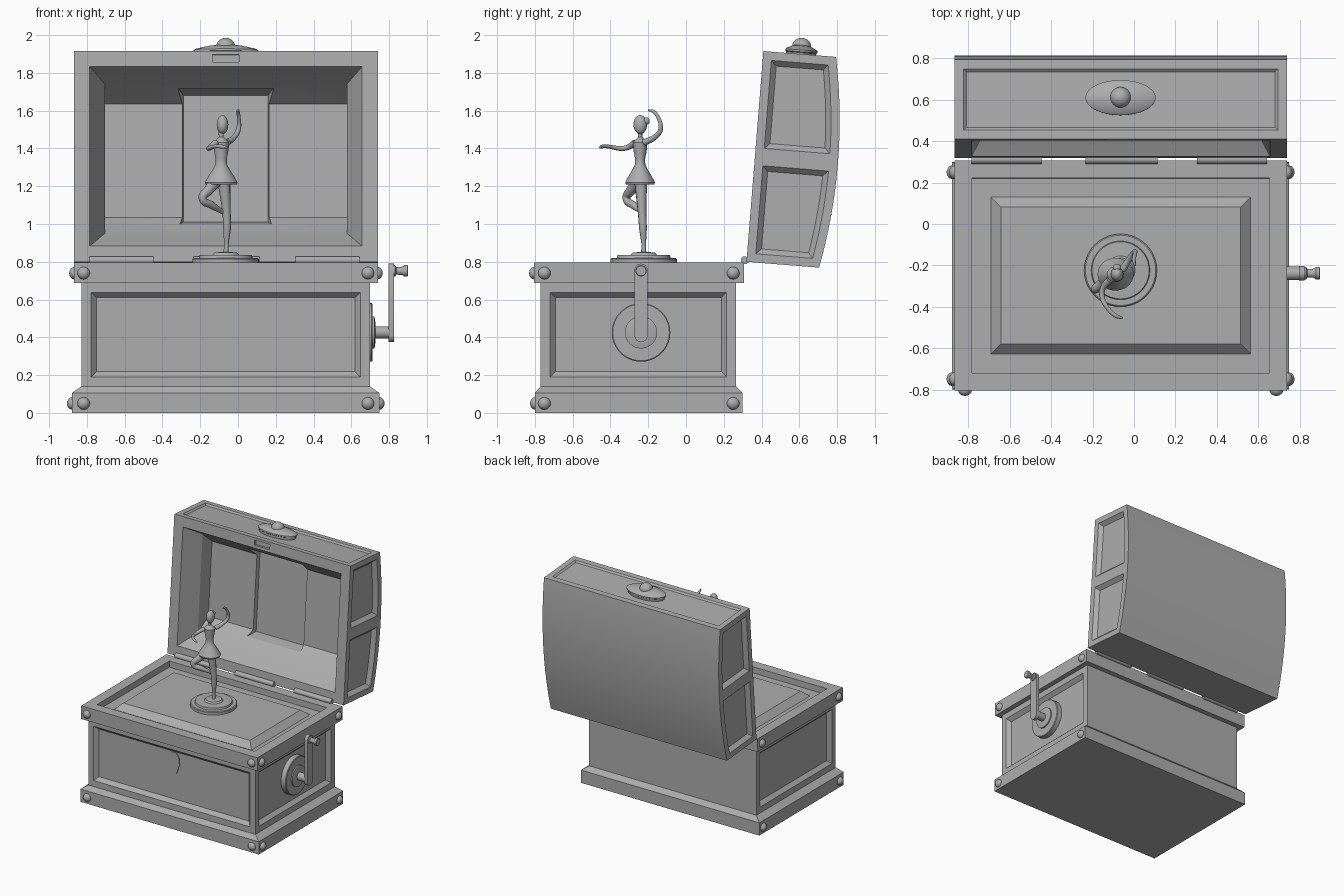
import bpy, bmesh, math
from mathutils import Vector, Matrix

if "Cube" in bpy.data.objects:
    bpy.data.objects.remove(bpy.data.objects["Cube"])

grey = bpy.data.materials.new("plain_grey")
grey.diffuse_color = (0.42, 0.42, 0.42, 1)
grey.use_nodes = True
grey.node_tree.nodes["Principled BSDF"].inputs["Base Color"].default_value = grey.diffuse_color
CX = -0.065                      # centre line of the box
X_AXIS = Matrix.Rotation(math.pi / 2, 4, 'Y')     # lathe axis z -> +x
NEG_X = Matrix.Rotation(-math.pi / 2, 4, 'Y')
NEG_Y = Matrix.Rotation(math.pi / 2, 4, 'X')
T = Matrix.Translation


def finish(name, bm, matrix=Matrix()):
    bmesh.ops.recalc_face_normals(bm, faces=bm.faces)
    me = bpy.data.meshes.new(name)
    bm.to_mesh(me)
    bm.free()
    ob = bpy.data.objects.new(name, me)
    bpy.context.collection.objects.link(ob)
    ob.matrix_world = matrix
    me.materials.append(grey)
    return ob


def smooth(ob, angle=35):
    bpy.ops.object.select_all(action='DESELECT')
    ob.select_set(True)
    bpy.context.view_layer.objects.active = ob
    bpy.ops.object.shade_smooth_by_angle(angle=math.radians(angle))


def loft(rings):
    """Skin a stack of equal-length closed rings and cap both ends."""
    bm = bmesh.new()
    vs = [[bm.verts.new(p) for p in r] for r in rings]
    n = len(vs[0])
    for a, b in zip(vs, vs[1:]):
        for i in range(n):
            bm.faces.new((a[i], a[(i + 1) % n], b[(i + 1) % n], b[i]))
    bm.faces.new(vs[0])
    bm.faces.new(vs[-1])
    bmesh.ops.recalc_face_normals(bm, faces=bm.faces)
    return bm


def rect(x0, x1, y0, y1, z, g=0):
    x0, x1, y0, y1 = x0 - g, x1 + g, y0 - g, y1 + g
    return [(x0, y0, z), (x1, y0, z), (x1, y1, z), (x0, y1, z)]


def lathe(name, profile, matrix, seg=32, sx=1, sy=1):
    rings = [[(max(r, .0005) * sx * math.cos(2 * math.pi * i / seg),
               max(r, .0005) * sy * math.sin(2 * math.pi * i / seg), h) for i in range(seg)]
             for r, h in profile]
    ob = finish(name, loft(rings), matrix)
    smooth(ob)
    return ob


def inset(bm, face, width, push=0.0):
    """Inset a face, then push the inner face along its normal."""
    bm.normal_update()
    n = face.normal.copy()
    bmesh.ops.inset_region(bm, faces=[face], thickness=width, use_even_offset=True)
    for v in face.verts:
        v.co += n * push


def facing(bm, d):
    bm.normal_update()
    return [f for f in bm.faces if f.normal.dot(Vector(d)) > .99]


def ball(name, r, centre, sx=1, sy=1, sz=1):
    prof = [(r * math.sin(math.pi * i / 12), -r * sz * math.cos(math.pi * i / 12)) for i in range(13)]
    return lathe(name, prof, T(centre), 24, sx, sy)


# plinth with a sloped top edge
plinth = [(-.88, .75, -.80, .30, 0), (-.88, .75, -.80, .30, .105), (-.828, .698, -.77, .265, .14)]
finish("plinth", loft([rect(*p) for p in plinth]))

# body with recessed panels on the front and both sides
bm = loft([rect(-.828, .698, -.77, .265, z) for z in (.14, .688)])
for d in ((0, -1, 0), (1, 0, 0), (-1, 0, 0)):
    f = facing(bm, d)[0]
    inset(bm, f, .05)
    inset(bm, f, .028, -.03)
finish("body", bm)

# rim with sunken top and raised centre field
bm = loft([rect(-.868, .74, -.805, .307, z) for z in (.688, .797)])
f = facing(bm, (0, 0, 1))[0]
inset(bm, f, .085)
inset(bm, f, .001, -.05)
inset(bm, f, .09)
inset(bm, f, .05, .047)
finish("rim", bm)

# corner rivets
dome = [(.033, -.005), (.033, 0), (.030, .010), (.023, .018), (.012, .024), (0, .026)]
for z, x0, x1, y0 in ((.05, -.88, .75, -.80), (.74, -.868, .74, -.805)):
    for x in (-.817, .688):
        lathe("front_rivet", dome, T((x, y0, z)) @ NEG_Y, 20)
    for y in (-.75, .25):
        lathe("right_rivet", dome, T((x1, y, z)) @ X_AXIS, 20)
        lathe("left_rivet", dome, T((x0, y, z)) @ NEG_X, 20)

# keyhole plate on the front panel
outline = [(-.022, .605), (.022, .605), (.046, .575), (.053, .51), (.026, .437), (-.026, .437), (-.053, .51), (-.046, .575)]
finish("keyhole_plate", loft([[(CX + x, y, z) for x, z in outline] for y in (-.738, -.747)]))

# open lid: local y is its depth, local z runs from hinge to free edge
LID = T((0, .32, .80)) @ Matrix.Rotation(math.radians(-4.6), 4, 'X')
L, D, BULGE, N = 1.119, .386, .055, 16
arc = [(D + BULGE * (1 - (2 * i / N - 1) ** 2), L * i / N) for i in range(N + 1)]
prof = [(0, L / 2), (0, 0)] + arc + [(0, L)]
bm = bmesh.new()
sides = [[bm.verts.new((x, y, z)) for y, z in prof] for x in (-.868, .74)]
caps = []
for s in sides:
    h = 2 + N // 2
    caps.append(bm.faces.new(s[:h + 1]))
    caps.append(bm.faces.new([s[0]] + s[h:]))
a, b = sides
for i in range(1, len(prof) - 1):
    bm.faces.new((a[i], a[i + 1], b[i + 1], b[i]))
opening = bm.faces.new((a[1], a[0], a[-1], b[-1], b[0], b[1]))
bmesh.ops.recalc_face_normals(bm, faces=bm.faces)
top = facing(bm, (0, 0, 1))[0]
for f in caps:                                   # side panels
    inset(bm, f, .046)
    inset(bm, f, .028, -.03)
inset(bm, top, .045)                             # shallow panel on the free edge
inset(bm, top, .013, -.012)
inset(bm, opening, .083)                         # hollow inside
inset(bm, opening, .08, -.15)
inner = bmesh.ops.extrude_discrete_faces(bm, faces=[opening])["faces"][0]
for v in inner.verts:
    v.co.y += .13
    v.co.z = L / 2 + (v.co.z - L / 2) * .76
lid = finish("lid", bm, LID)

# cuts in the lid: framed recess at the back, latch slot at the front edge
xz = lambda x0, x1, z0, z1, y, g=0: [(x, y, z) for x, _, z in
     ((x0 - g, 0, z0 - g), (x1 + g, 0, z0 - g), (x1 + g, 0, z1 + g), (x0 - g, 0, z1 + g))]
cutters = [loft([xz(-.318, .188, .207, .938, .18), xz(-.318, .188, .207, .938, .31, -.03)]),
           loft([xz(-.135, .005, 1.06, 1.10, y) for y in (-.02, .02)])]
for c in cutters:
    cut = finish("lid_cutter", c, LID)
    cut.hide_render = True
    bpy.context.view_layer.update()
    mod = lid.modifiers.new("cut", 'BOOLEAN')
    mod.operation, mod.object, mod.solver = 'DIFFERENCE', cut, 'EXACT'
    bpy.context.view_layer.objects.active = lid
    bpy.ops.object.modifier_apply(modifier=mod.name)
    bpy.data.objects.remove(cut)
smooth(lid, 15)

# oval clasp with a knob on the free edge of the lid
clasp = LID @ T((CX, .20, L - .012))
lathe("clasp_plate", [(.93, 0), (.95, .02), (1, .024), (1, .034), (.93, .04), (.55, .055), (.3, .06)],
      clasp, 32, .17, .085)
knob = ball("clasp_knob", .05, (0, 0, 0), 1, 1, .9)
knob.matrix_world = clasp @ T((0, 0, .053))

# hinges
for x0, x1 in ((-.785, -.447), (-.235, .114), (.304, .643)):
    lathe("hinge", [(.021, 0), (.021, x1 - x0)], T((x0, .312, .808)) @ X_AXIS, 20)

# crank on the right side
AXLE = T((0, -.238, .426)) @ X_AXIS
lathe("crank_plate", [(.155, .66), (.155, .708), (.15, .712), (.085, .712), (.085, .722), (.07, .726),
                      (.032, .728), (.032, .80)], AXLE, 40)
ends = [(.035 * math.cos(t), .035 * math.sin(t) + (.755 if i < 9 else .41))
        for i, t in enumerate([math.pi * k / 8 for k in range(9)] + [math.pi + math.pi * k / 8 for k in range(9)])]
smooth(finish("crank_arm", loft([[(x, -.238 + y, z) for y, z in ends] for x in (.797, .825)])))
lathe("crank_handle", [(.03, .82), (.03, .832), (.02, .838), (.022, .87), (.03, .88), (.03, .897), (.026, .90)],
      T((0, -.238, .752)) @ X_AXIS, 20)

# turntable
lathe("turntable", [(.176, .785), (.176, .815), (.17, .82), (.142, .82), (.138, .835), (.07, .837),
                    (.06, .848), (.025, .852)], T((CX, -.224, 0)), 40)

# dancer: torso with skirt, head, limbs
lathe("dancer_torso", [(.013, 1.50), (.012, 1.46), (.026, 1.447), (.040, 1.432), (.037, 1.39), (.028, 1.345),
                       (.029, 1.315), (.045, 1.285), (.066, 1.25), (.083, 1.22), (.078, 1.208), (.03, 1.215)],
      T((-.089, -.243, 0)), 32, 1.05, .95)
ball("dancer_head", .036, (-.082, -.242, 1.526), .85, 1.0, 1.4)
ball("dancer_hair_bun", .02, (-.082, -.212, 1.545))


def limb(name, pts):
    cu = bpy.data.curves.new(name, 'CURVE')
    cu.dimensions, cu.bevel_depth, cu.bevel_resolution = '3D', 1.0, 3
    cu.use_fill_caps, cu.resolution_u = True, 6
    sp = cu.splines.new('BEZIER')
    sp.bezier_points.add(len(pts) - 1)
    for bp, (x, y, z, r) in zip(sp.bezier_points, pts):
        bp.co, bp.radius = (x, y, z), r
        bp.handle_left_type = bp.handle_right_type = 'AUTO'
    ob = bpy.data.objects.new(name, cu)
    bpy.context.collection.objects.link(ob)
    cu.materials.append(grey)
    bpy.ops.object.select_all(action='DESELECT')
    ob.select_set(True)
    bpy.context.view_layer.objects.active = ob
    bpy.ops.object.convert(target='MESH')
    smooth(bpy.context.view_layer.objects.active, 60)


limb("dancer_standing_leg", [(-.075, -.24, 1.23, .034), (-.06, -.232, 1.05, .022), (-.058, -.228, .98, .021),
                             (-.062, -.224, .89, .012), (-.063, -.224, .845, .014)])
limb("dancer_bent_leg", [(-.115, -.25, 1.23, .034), (-.155, -.29, 1.18, .027), (-.188, -.315, 1.135, .021),
                         (-.14, -.28, 1.10, .02), (-.085, -.235, 1.065, .012), (-.055, -.215, 1.04, .008)])
limb("dancer_raised_arm", [(-.055, -.22, 1.432, .018), (-.02, -.165, 1.46, .014), (.002, -.135, 1.50, .013),
                           (.004, -.148, 1.565, .010), (0, -.175, 1.597, .009), (.005, -.20, 1.602, .005)])
limb("dancer_forward_arm", [(-.118, -.27, 1.43, .018), (-.15, -.31, 1.405, .014), (-.155, -.345, 1.40, .013),
                            (-.125, -.41, 1.41, .010), (-.085, -.445, 1.41, .010), (-.055, -.455, 1.405, .005)])
